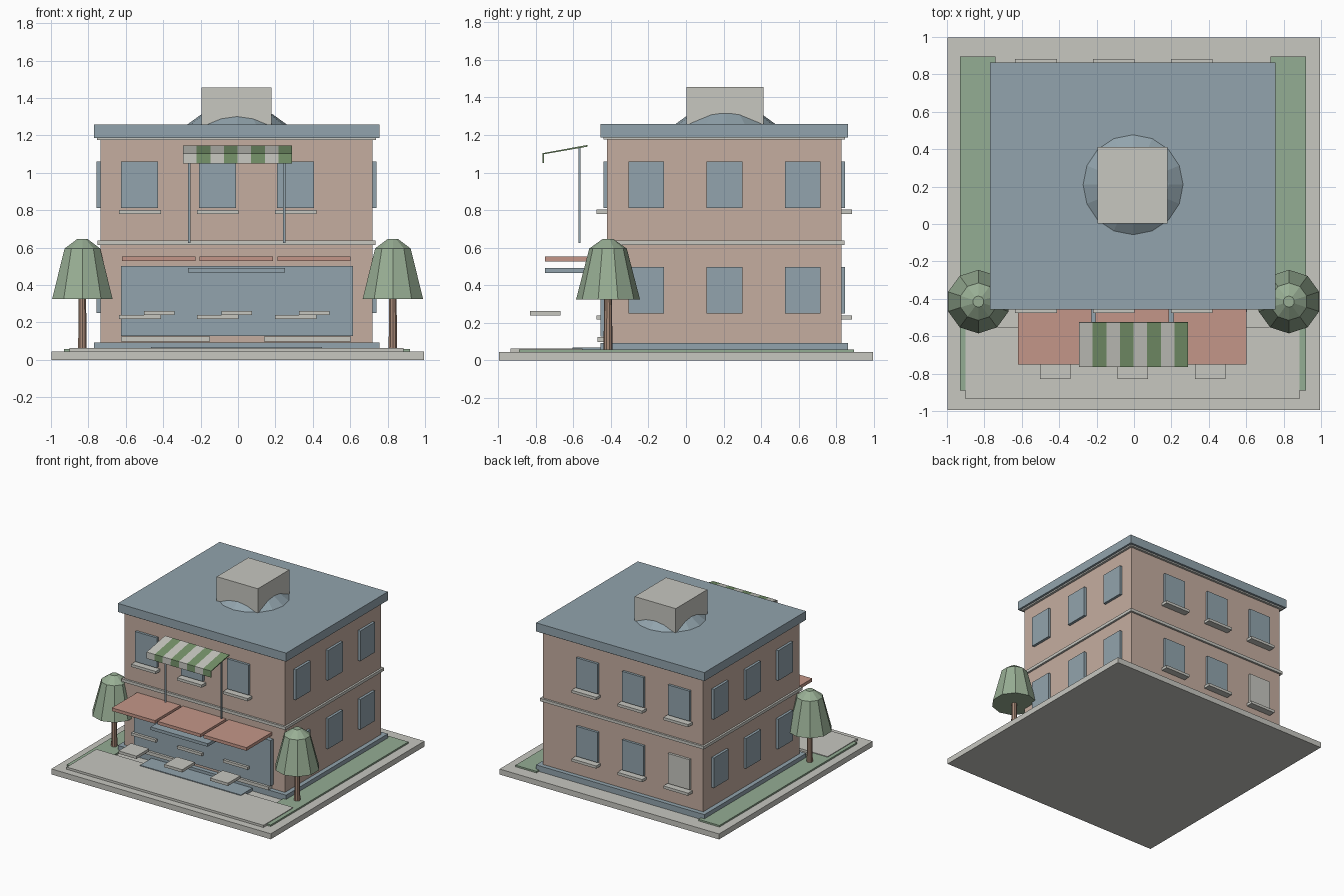
import bpy, bmesh
from mathutils import Matrix, Vector

default_cube = bpy.data.objects.get("Cube")
if default_cube:
    bpy.data.objects.remove(default_cube)


def make_material(name, red, green, blue):
    """Flat material from 0-255 display colour values."""
    colour = [((c / 255 + 0.055) / 1.055) ** 2.4 for c in (red, green, blue)] + [1]
    material = bpy.data.materials.new(name)
    material.use_nodes = True
    material.diffuse_color = colour
    shader = next(n for n in material.node_tree.nodes if n.type == 'BSDF_PRINCIPLED')
    shader.inputs["Base Color"].default_value = colour
    return material


wall = make_material("wall_tan", 197, 174, 160)
slate = make_material("slate_blue", 146, 164, 173)
stone = make_material("stone_grey", 199, 199, 192)
grass = make_material("grass_green", 148, 173, 148)
leaf = make_material("leaf_green", 152, 174, 148)
red = make_material("awning_red", 196, 150, 136)
stripe = make_material("stripe_green", 118, 147, 106)
bark = make_material("bark_brown", 168, 138, 120)


def add_object(name, bm, *materials):
    bmesh.ops.recalc_face_normals(bm, faces=bm.faces)
    mesh = bpy.data.meshes.new(name)
    bm.to_mesh(mesh)
    bm.free()
    for material in materials:
        mesh.materials.append(material)
    obj = bpy.data.objects.new(name, mesh)
    bpy.context.collection.objects.link(obj)
    return obj


def box(name, material, x, y, z):
    """Box from (low, high) ranges on each axis."""
    bm = bmesh.new()
    size = [b - a for a, b in (x, y, z)]
    centre = Vector([(a + b) / 2 for a, b in (x, y, z)])
    bmesh.ops.create_cube(bm, size=1, matrix=Matrix.Translation(centre) @ Matrix.Diagonal(size + [1]))
    return add_object(name, bm, material)


def lathe(name, material, x, y, profile, sides):
    """Stack of polygon rings given as (radius, height), capped at both ends."""
    bm = bmesh.new()
    for (r1, z1), (r2, z2) in zip(profile, profile[1:]):
        place = Matrix.Translation((x, y, (z1 + z2) / 2))
        bmesh.ops.create_cone(bm, segments=sides, radius1=r1, radius2=r2,
                              depth=z2 - z1, matrix=place, cap_ends=False)
    bmesh.ops.remove_doubles(bm, verts=bm.verts, dist=0.001)
    bmesh.ops.holes_fill(bm, edges=bm.edges, sides=sides)
    return add_object(name, bm, material)


# Building footprint, reused by every ledge that wraps the walls
LEFT, RIGHT, FRONT, BACK = -0.735, 0.72, -0.42, 0.827


def wrap(name, material, overhang, z):
    return box(name, material, (LEFT - overhang, RIGHT + overhang),
               (FRONT - overhang, BACK + overhang), z)


# Ground
box("ground_slab", stone, (-0.997, 0.994), (-0.995, 0.996), (0, 0.045))
for side, x in (("right", (-0.93, -0.74)), ("left", (0.73, 0.92))):
    box(side + "_lawn", grass, x, (-0.89, 0.895), (0.04, 0.058))
box("terrace", stone, (-0.9, 0.886), (-0.935, -0.55), (0.04, 0.063))
box("entry_step", slate, (-0.465, 0.45), (-0.605, -0.44), (0.04, 0.069))

# Walls, ledges and roof
wrap("walls", wall, 0, (0.04, 1.2))
wrap("plinth", slate, 0.036, (0.045, 0.092))
wrap("floor_ledge", stone, 0.016, (0.613, 0.637))
wrap("cornice", stone, 0.018, (1.176, 1.19))
wrap("roof_slab", slate, 0.036, (1.187, 1.257))
lathe("roof_dome", slate, -0.005, 0.21, [(0.27, 1.255), (0.19, 1.313), (0.1, 1.345)], 16)
box("roof_box", stone, (-0.195, 0.178), (0.003, 0.412), (1.25, 1.455))

# Windows and sills on both floors of all four sides
FLOORS = (("lower", 0.25), ("upper", 0.812))
WINDOW_HEIGHT = 0.247
for floor, low in FLOORS:
    z = (low, low + WINDOW_HEIGHT)
    for i in range(3):
        x = -0.625 + 0.417 * i
        y = -0.307 + 0.417 * i
        across = (x, x + 0.196)
        along = (y, y + 0.19)
        door_pane = floor == "lower" and i == 0
        for face, edge, out in (("front", FRONT, -1), ("back", BACK, 1)):
            label = f"{face}_{floor}"
            pane = stone if face == "back" and door_pane else slate
            box(label + "_window", pane, across, sorted((edge - 0.01 * out, edge + 0.02 * out)), z)
            box(label + "_sill", stone, (x - 0.012, x + 0.212),
                sorted((edge - 0.01 * out, edge + 0.056 * out)), (low - 0.032, low - 0.01))
        for face, edge, out in (("right", LEFT, -1), ("left", RIGHT, 1)):
            box(f"{face}_{floor}_window", slate,
                sorted((edge - 0.01 * out, edge + 0.021 * out)), along, z)

# Shop front
box("shop_window", slate, (-0.625, 0.615), (-0.455, -0.41), (0.127, 0.502))
for x in ((-0.625, -0.15), (0.14, 0.604)):
    box("shop_base_ledge", stone, x, (-0.47, -0.41), (0.097, 0.124))
for i in range(3):
    x = -0.62 + 0.415 * i
    box("red_awning", red, (x, x + 0.392), (-0.75, -0.41), (0.527, 0.553))
    x = -0.503 + 0.415 * i
    box("table_top", stone, (x, x + 0.163), (-0.83, -0.667), (0.239, 0.262))
box("door_canopy", slate, (-0.267, 0.25), (-0.75, -0.41), (0.466, 0.491))

# Striped awning: one sloped strip and one hanging flap per stripe
STRIPES, AWNING_LEFT, STRIPE_WIDTH = 8, -0.294, 0.0729
section = [(-0.525, 1.142), (-0.76, 1.1), (-0.76, 1.05)]
bm = bmesh.new()
rows = []
for i in range(STRIPES + 1):
    rows.append([bm.verts.new((AWNING_LEFT + STRIPE_WIDTH * i, y, z)) for y, z in section])
for i, (a, b) in enumerate(zip(rows, rows[1:])):
    for j in range(len(section) - 1):
        face = bm.faces.new((a[j], a[j + 1], b[j + 1], b[j]))
        face.material_index = i % 2
awning = add_object("striped_awning", bm, stone, stripe)
thickness = awning.modifiers.new("thickness", 'SOLIDIFY')
thickness.thickness = 0.009
thickness.offset = 0
for x in (-0.26, 0.247):
    box("awning_post", slate, (x - 0.006, x + 0.006), (-0.573, -0.561), (0.625, 1.13))

# Trees
for side, x in (("right", -0.832), ("left", 0.828)):
    lathe(side + "_tree_trunk", bark, x, -0.415, [(0.024, 0.05), (0.02, 0.4)], 10)
    lathe(side + "_tree_crown", leaf, x, -0.415,
          [(0.17, 0.325), (0.1, 0.595), (0.03, 0.645)], 10)
